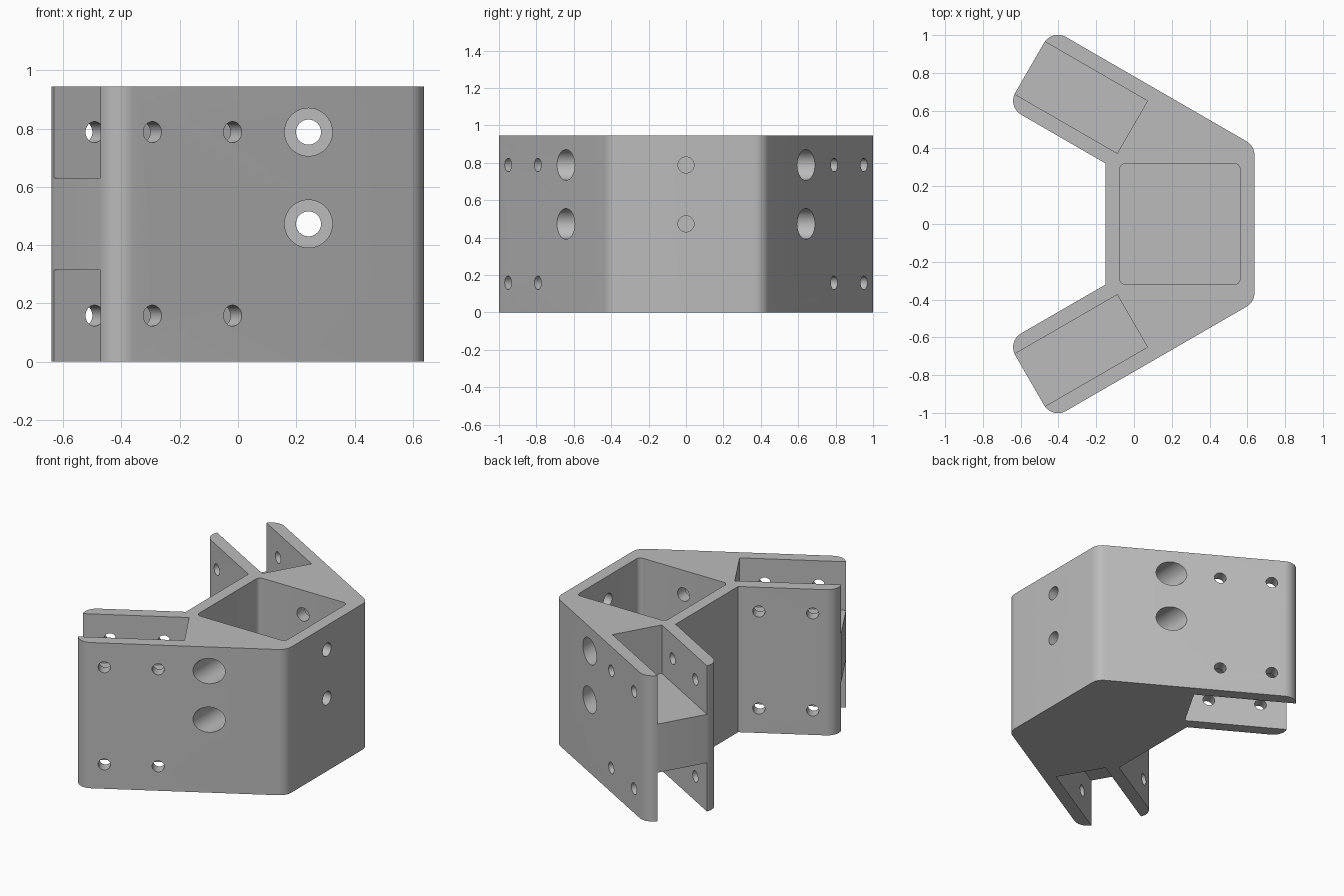
import bpy, bmesh, math
from mathutils import Vector, Matrix

cube = bpy.data.objects.get("Cube")
if cube:
    bpy.data.objects.remove(cube, do_unlink=True)

H = 0.945                 # overall height
T = 0.315                 # a third of the height
BACK, FACE = -0.15, 0.638   # body walls in x
N_IN, N_OUT = 0.2025, 0.677   # arm walls, distance along the arm normal
ARM_END, ROUND = 0.892, 0.085
HIGH, MID, LOW = 0.788, 0.473, 0.158   # hole heights

mat = bpy.data.materials.new("matte grey")
mat.use_nodes = True
GREY = (0.5, 0.5, 0.5, 1)
mat.diffuse_color = GREY
mat.node_tree.nodes["Principled BSDF"].inputs["Base Color"].default_value = GREY


def arm(d, n, side=1):
    """Point at distance d along an arm and n along its outward normal."""
    c, s = math.cos(math.pi / 6), 0.5
    return Vector((-c * d + s * n, side * (s * d + c * n)))


def fillet(points, steps=10):
    """Round the corners of a polygon given as (point, radius)."""
    out = []
    for i, (p, r) in enumerate(points):
        if r == 0:
            out.append(p)
            continue
        a = (points[i - 1][0] - p).normalized()
        b = (points[(i + 1) % len(points)][0] - p).normalized()
        half = a.angle(b) / 2
        centre = p + (a + b).normalized() * r / math.sin(half)
        u = p + a * r / math.tan(half) - centre
        v = p + b * r / math.tan(half) - centre
        sweep = u.angle(v)
        for k in range(steps + 1):
            t = k / steps
            out.append(centre + (u * math.sin((1 - t) * sweep)
                                 + v * math.sin(t * sweep)) / math.sin(sweep))
    return out


def make(name, bm):
    bmesh.ops.recalc_face_normals(bm, faces=bm.faces)
    me = bpy.data.meshes.new(name)
    bm.to_mesh(me)
    bm.free()
    me.materials.append(mat)
    ob = bpy.data.objects.new(name, me)
    bpy.context.collection.objects.link(ob)
    return ob


def prism(name, outline, z0, z1):
    bm = bmesh.new()
    face = bm.faces.new([bm.verts.new((p.x, p.y, z0)) for p in outline])
    top = bmesh.ops.extrude_face_region(bm, geom=[face])["geom"]
    bmesh.ops.translate(bm, vec=(0, 0, z1 - z0),
                        verts=[g for g in top if isinstance(g, bmesh.types.BMVert)])
    return make(name, bm)


def rod(start, end, radius):
    axis = end - start
    bm = bmesh.new()
    m = Matrix.Translation((start + end) / 2) @ axis.to_track_quat('Z', 'Y').to_matrix().to_4x4()
    bmesh.ops.create_cone(bm, cap_ends=True, segments=40, radius1=radius,
                          radius2=radius, depth=axis.length, matrix=m)
    return make("hole_cutter", bm)


# Body with two splayed arms: one half outline, mirrored across y
inner_y = (N_IN - 0.5 * BACK) / math.cos(math.pi / 6)
outer_y = (N_OUT - 0.5 * FACE) / math.cos(math.pi / 6)
half = [(Vector((FACE, outer_y)), ROUND), (arm(ARM_END, N_OUT), ROUND),
        (arm(ARM_END, N_IN), ROUND), (Vector((BACK, inner_y)), 0)]
mirror = [(Vector((p.x, -p.y)), r) for p, r in reversed(half)]
bracket = prism("corner_bracket", fillet(half + mirror), 0, H)
cutters = []

# Blind square socket in the body
socket = [(Vector((x, y)), 0.03) for x, y in
          ((-0.075, -0.32), (0.561, -0.32), (0.561, 0.32), (-0.075, 0.32))]
cutters.append(prism("socket_cutter", fillet(socket, 6), T, H + 0.1))

# Socket bolt holes through the outer face
for z in (HIGH, MID):
    cutters.append(rod(Vector((0.3, 0, z)), Vector((0.8, 0, z)), 0.043))

for side in (1, -1):
    # Open slots above and below the arm web
    slot = [arm(d, n, side) for d, n in
            ((0.264, 0.28), (1.1, 0.28), (1.1, 0.6), (0.264, 0.6))]
    for z0, z1 in ((-0.1, T), (2 * T, H + 0.1)):
        cutters.append(prism("slot_cutter", slot, z0, z1))
    # Bolt holes through both arm walls
    for d in (0.73, 0.412):
        for z in (LOW, HIGH):
            a, b = arm(d, 0.1, side), arm(d, 0.8, side)
            cutters.append(rod(Vector((*a, z)), Vector((*b, z)), 0.036))
    # Counterbored holes into the socket
    for z in (HIGH, MID):
        for y0, radius in ((0.2, 0.043), (0.4, 0.082)):
            cutters.append(rod(Vector((0.242, side * y0, z)),
                               Vector((0.242, side * 0.9, z)), radius))

# Cut everything, then drop the cutters
for c in cutters:
    c.hide_render = True
    mod = bracket.modifiers.new("cut", 'BOOLEAN')
    mod.operation, mod.solver, mod.object = 'DIFFERENCE', 'EXACT', c
bpy.context.view_layer.update()
deps = bpy.context.evaluated_depsgraph_get()
result = bpy.data.meshes.new_from_object(bracket.evaluated_get(deps))
bracket.modifiers.clear()
bracket.data = result
for c in cutters:
    bpy.data.objects.remove(c, do_unlink=True)

bpy.ops.object.select_all(action='DESELECT')
bracket.select_set(True)
bpy.context.view_layer.objects.active = bracket
bpy.ops.object.shade_smooth_by_angle(angle=math.radians(30))
